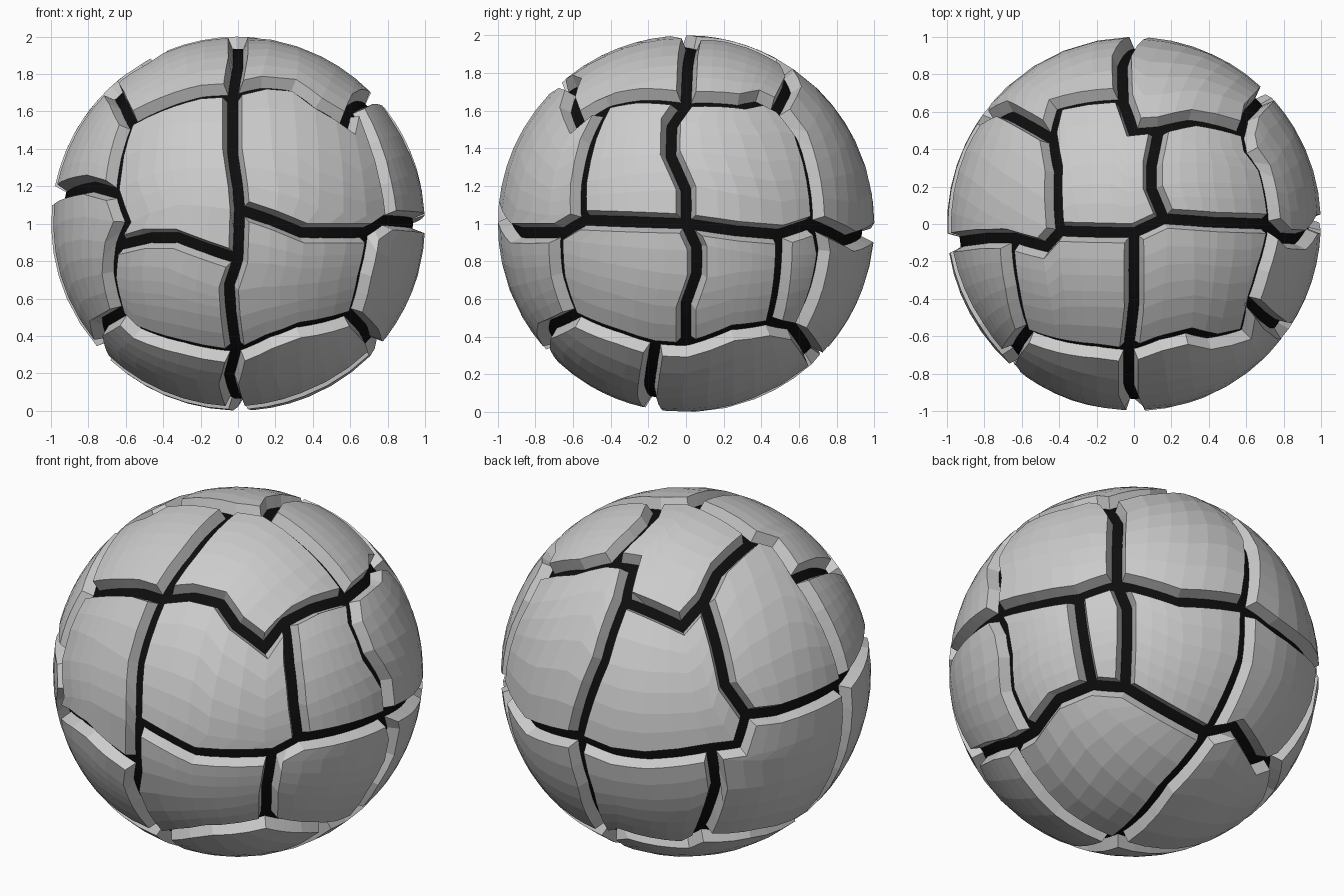
import bpy, bmesh, math
from mathutils import Vector

if "Cube" in bpy.data.objects:
    bpy.data.objects.remove(bpy.data.objects["Cube"])

N = 6                        # facets along each side of a plate
FLOOR, UP = 0.935, Vector((0, 0, 1))

# Viewing directions used to place points on the unit sphere: azimuth, elevation
VIEWS = {'F': (0, 0), 'R': (90, 0), 'L': (-90, 0), 'T': (0, 90),
         'B': (213.4, 23.6), 'C': (140, -30)}


def on_sphere(view, x, y):
    a, e = (math.radians(v) for v in VIEWS[view])
    h = Vector((math.sin(a), -math.cos(a), 0))
    r = Vector((math.cos(a), math.sin(a), 0))
    u = UP * math.cos(e) - h * math.sin(e)
    n = h * math.cos(e) + UP * math.sin(e)
    d = math.sqrt(max(0, 1 - x * x - y * y))
    return (r * x + u * y + n * d).normalized()


# Groove junctions
NODES = {
    'FTL': ('T', -.59, -.59), 'TF': ('T', -.03, -.70), 'FTR': ('T', .63, -.43),
    'TR': ('R', 0, .66), 'BTR': ('R', .5, .62), 'TB1': ('T', .14, .53),
    'TB2': ('T', -.06, .69), 'BTL': ('T', -.46, .48), 'TL1': ('T', -.42, -.04),
    'TLv': ('T', -.68, -.08), 'TC1': ('T', 0, -.05), 'TC2': ('T', .17, .03),
    'FCl': ('F', 0, -.2), 'FCr': ('F', .01, .08), 'FL': ('F', -.675, -.12),
    'FLl': ('F', -.675, .17), 'FRu': ('R', -.57, .02), 'FRd': ('R', -.69, -.05),
    'FBL': ('F', -.64, -.49), 'FB': ('F', -.01, -.71), 'FBR': ('F', .62, -.5),
    'RC': ('R', 0, 0), 'RB': ('R', 0, -.67), 'RBb': ('R', -.17, -.66),
    'N1': ('R', .52, -.06), 'N2': ('R', .46, -.55), 'BRu': ('R', .70, 0),
    'BBR': ('C', -.05, -.09), 'BC': ('B', -.58, -.36), 'BB': ('C', .41, -.35),
    'BL3': ('B', .17, -.41), 'BLu': ('B', .37, -.22), 'BBL': ('C', .77, -.48),
    'LC': ('L', .1, .15), 'LB': ('L', .1, -.69), 'BoC': ('C', -.10, -.92),
}

# Bends of the grooves between two junctions: view, then points
BENDS = {
    'FTL TF': ('T', (-.41, -.65), (-.2, -.68)),
    'TF FTR': ('T', (.14, -.64), (.3, -.6), (.43, -.63), (.6, -.59)),
    'FTR TR': ('R', (-.25, .68)), 'TR BTR': ('R', (.3, .65), (.4, .67)),
    'BTR TB1': ('T', (.32, .57)), 'TB1 TB2': ('T', (0, .52)),
    'TB2 BTL': ('T', (-.42, .64)), 'BTL TL1': ('T', (-.43, .3)),
    'TL1 TLv': ('T', (-.5, -.13)), 'TLv FTL': ('T', (-.65, -.35)),
    'TC2 TR': ('T', (.45, .01)), 'TC2 TB1': ('T', (.1, .2), (.1, .33)),
    'TC1 TF': ('T', (0, -.45)),
    'TF FCr': ('F', (-.03, .4), (0, .2)), 'FCl FB': ('F', (-.05, -.35), (-.04, -.5)),
    'FCl FL': ('F', (-.18, -.14), (-.34, -.08), (-.5, -.08)),
    'FCr FRd': ('F', (.19, .02), (.36, -.05)),
    'FTL FLl': ('F', (-.65, .36)), 'FLl FL': ('F', (-.62, .01)),
    'FL FBL': ('F', (-.69, -.28)), 'FTR FRu': ('R', (-.52, .45), (-.57, .22)),
    'FRd FBR': ('R', (-.68, -.28)),
    'FBL FB': ('F', (-.55, -.58), (-.3, -.66)), 'FB FBR': ('F', (.17, -.63), (.33, -.57)),
    'TR RC': ('R', (-.08, .55), (-.085, .38), (0, .19)),
    'RC RB': ('R', (.06, -.13), (.06, -.28), (0, -.45)),
    'RC N1': ('R', (.28, -.04)), 'BTR BRu': ('R', (.61, .48), (.66, .32)),
    'N1 N2': ('R', (.51, -.3)), 'BRu BBR': ('C', (-.04, .36), (-.04, .17)),
    'FBR RBb': ('R', (-.36, -.6)), 'RB N2': ('R', (.25, -.58)),
    'TB2 BC': ('B', (-.44, .08)), 'BC BB': ('C', (.6, .06)), 'BRu BC': ('C', (.25, .4)),
    'BC BL3': ('B', (-.38, -.44), (-.19, -.46)), 'BL3 BLu': ('B', (.32, -.39)),
    'BTL BLu': ('B', (.2, .17), (.25, -.05)), 'BL3 BBL': ('B', (.2, -.62)),
    'BB BBL': ('C', (.57, -.31), (.69, -.51)),
    'TLv LC': ('T', (-.83, -.08)), 'LC FLl': ('F', (-.82, .21)),
    'LC BLu': ('B', (.54, -.2)), 'LC LB': ('L', (.1, -.4)),
    'FBL LB': ('F', (-.76, -.56)), 'LB BBL': ('L', (-.32, -.66)),
    'BoC FB': ('F', (-.05, -.86)), 'BoC BB': ('C', (.17, -.64)),
    'BoC RBb': ('C', (-.4, -.76)),
}

# Plates as loops of junctions, * marks the four corners
PLATES = {
    'top_front_left': '*FTL *TF *TC1 TL1 *TLv', 'top_front_right': '*TF *FTR *TR TC2 *TC1',
    'top_back_right': '*TR *BTR *TB1 *TC2', 'top_back_left': '*TL1 TC1 *TC2 *TB1 TB2 *BTL',
    'front_upper_left': '*FTL FLl *FL *FCl FCr *TF',
    'front_upper_right': '*TF *FCr *FRd FRu *FTR',
    'front_lower_left': '*FL *FBL *FB *FCl', 'front_lower_right': '*FCr FCl *FB *FBR *FRd',
    'right_upper_front': '*FTR *FRu *RC *TR', 'right_upper_back': '*TR *RC N1 *BRu *BTR',
    'right_lower_front': '*FRu FRd *FBR RBb *RB *RC', 'right_lower_back': '*RC *RB *N2 *N1',
    'right_narrow': '*N1 *N2 *BBR *BRu', 'back_upper_right': '*BTR *BRu *BC *TB2 TB1',
    'back_upper_left': '*TB2 *BC BL3 *BLu *BTL', 'back_lower_right': '*BRu *BBR *BB *BC',
    'back_lower_left': '*BC *BB *BBL *BL3', 'left_upper_back': '*BTL *BLu *LC *TLv TL1',
    'left_upper_front': '*TLv *LC *FLl *FTL', 'left_lower_front': '*LC *LB *FBL FL *FLl',
    'left_lower_back': '*BLu BL3 *BBL *LB *LC', 'bottom_front_right': '*FB *FBR *RBb *BoC',
    'bottom_back_right': '*RBb RB N2 *BBR *BB *BoC', 'bottom_front_left': '*FBL *FB *BoC *LB',
    'bottom_back_left': '*LB *BoC *BB *BBL',
}


def bends(a, b):
    for key, step in ((f'{a} {b}', 1), (f'{b} {a}', -1)):
        if key in BENDS:
            view, *pts = BENDS[key]
            return [on_sphere(view, *p) for p in pts][::step]
    return []


def outline(text):
    """Closed loop of (point, is_corner), counter-clockwise, starting at a corner."""
    names, loop = text.split(), []
    for i, name in enumerate(names):
        a, b = name.strip('*'), names[(i + 1) % len(names)].strip('*')
        loop.append((on_sphere(*NODES[a]), name[0] == '*'))
        loop += [(p, False) for p in bends(a, b)]
    pts = [p for p, _ in loop]
    area = sum((p.cross(pts[i - len(pts) + 1]) for i, p in enumerate(pts)), Vector())
    if area.dot(sum(pts, Vector())) < 0:
        loop.reverse()
    while not loop[0][1]:
        loop.append(loop.pop(0))
    return [p for p, _ in loop], [i for i, (_, c) in enumerate(loop) if c]


def inset(pts, w):
    out = []
    for i, p in enumerate(pts):
        a = p.cross(p - pts[i - 1]).normalized()
        b = p.cross(pts[(i + 1) % len(pts)] - p).normalized()
        out.append((p + (a + b) * w / max(0.4, 1 + a.dot(b))).normalized())
    return out


def sides(pts, corners):
    """Four sides of N segments each, with a sample kept on every bend."""
    result = []
    for k, s in enumerate(corners):
        e = corners[k + 1] if k < 3 else len(pts)
        raw = [pts[i % len(pts)] for i in range(s, e + 1)]
        cum = [0]
        for a, b in zip(raw, raw[1:]):
            cum.append(cum[-1] + (b - a).length)
        idx = [0]
        for j in range(1, len(raw)):
            i = max(idx[-1] + 1, round(cum[j] / cum[-1] * N))
            idx.append(min(i, N - (len(raw) - 1 - j)))
        row = [raw[0]]
        for j in range(1, len(raw)):
            m = idx[j] - idx[j - 1]
            row += [raw[j - 1].lerp(raw[j], t / m).normalized() for t in range(1, m + 1)]
        result.append(row)
    return result


def place(name, bm, mat):
    me = bpy.data.meshes.new(name)
    bm.to_mesh(me)
    bm.free()
    ob = bpy.data.objects.new(name, me)
    ob.location.z = 1
    me.materials.append(mat)
    bpy.context.collection.objects.link(ob)


def build_plate(name, text, mat):
    pts, corners = outline(text)
    s0, s1, s2, s3 = sides(inset(pts, 0.052), corners)
    low = [p for s in sides(inset(pts, 0.027), corners) for p in s[:-1]]
    s2, s3 = s2[::-1], s3[::-1]
    bm = bmesh.new()
    grid = []
    for j in range(N + 1):
        v, row = j / N, []
        for i in range(N + 1):
            u = i / N
            p = (s0[i] * (1 - v) + s2[i] * v + s3[j] * (1 - u) + s1[j] * u
                 - s0[0] * (1 - u) * (1 - v) - s0[N] * u * (1 - v)
                 - s2[0] * (1 - u) * v - s2[N] * u * v)
            row.append(bm.verts.new(p.normalized()))
        grid.append(row)
    for j in range(N):
        for i in range(N):
            bm.faces.new((grid[j][i], grid[j][i + 1], grid[j + 1][i + 1], grid[j + 1][i]))
    # Sloping walls down into the grooves
    rim = (grid[0][:-1] + [grid[j][N] for j in range(N)]
           + grid[N][:0:-1] + [grid[j][0] for j in range(N, 0, -1)])
    foot = [bm.verts.new(p * (FLOOR - 0.005)) for p in low]
    for i in range(len(rim)):
        k = (i + 1) % len(rim)
        bm.faces.new((rim[k], rim[i], foot[i], foot[k]))
    place('plate_' + name, bm, mat)


def material(name, c):
    m = bpy.data.materials.new(name)
    m.diffuse_color = (c, c, c, 1)
    m.use_nodes = True
    m.node_tree.nodes["Principled BSDF"].inputs["Base Color"].default_value = m.diffuse_color
    return m


grey, black = material('plate_grey', 0.6), material('groove_black', 0.004)
for plate_name, plate_text in PLATES.items():
    build_plate(plate_name, plate_text, grey)

# Dark core seen at the bottom of the grooves
core = bmesh.new()
bmesh.ops.create_icosphere(core, subdivisions=5, radius=FLOOR)
place('groove_core', core, black)
